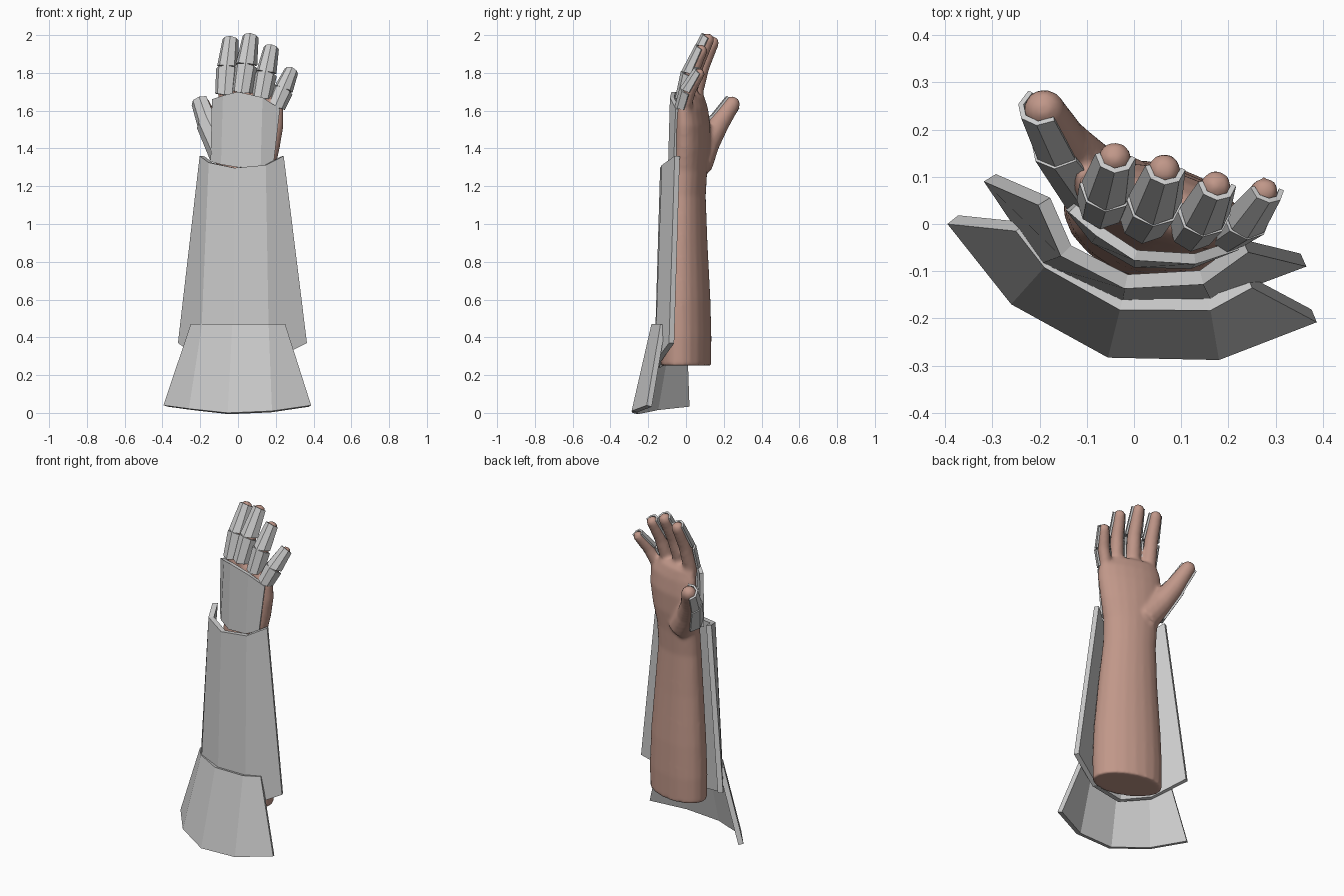
import bpy, bmesh, math
from mathutils import Vector as V

if "Cube" in bpy.data.objects:
    bpy.data.objects.remove(bpy.data.objects["Cube"])

skin = bpy.data.materials.new("skin")
skin.diffuse_color = (0.53, 0.31, 0.25, 1)
skin.use_nodes = True
skin.node_tree.nodes["Principled BSDF"].inputs["Base Color"].default_value = skin.diffuse_color


def make(name, bm):
    me = bpy.data.meshes.new(name)
    bm.to_mesh(me)
    bm.free()
    ob = bpy.data.objects.new(name, me)
    bpy.context.collection.objects.link(ob)
    return ob


def loft(bm, rows, closed):
    """Skin rows of points with quads; closed rows also get end caps."""
    vs = [[bm.verts.new(p) for p in r] for r in rows]
    n = len(rows[0])
    for a, b in zip(vs, vs[1:]):
        for i in range(n if closed else n - 1):
            j = (i + 1) % n
            bm.faces.new((a[i], a[j], b[j], b[i]))
    if closed:
        bm.faces.new(vs[0][::-1])
        bm.faces.new(vs[-1])


def armour(name, rows, thick):
    """Flat-faced plate: rows run bottom to top, points left to right."""
    bm = bmesh.new()
    loft(bm, rows, False)
    ob = make(name, bm)
    m = ob.modifiers.new("thickness", 'SOLIDIFY')
    m.thickness, m.offset, m.use_even_offset = thick, -1, True
    return ob


def ellipse(z, cx, cy, a, b, tilt=math.radians(-17), n=20):
    u = V((math.cos(tilt), math.sin(tilt), 0))
    w = V((-u.y, u.x, 0))
    return [V((cx, cy, z)) + u * a * math.cos(t) + w * b * math.sin(t)
            for t in (2 * math.pi * i / n for i in range(n))]


def digit(bm, pts, r0, r1, n=12):
    """Tapered tube along a path with a rounded tip."""
    pts = [V(p) for p in pts]
    d = (pts[-1] - pts[-2]).normalized()
    k = len(pts) - 1
    st = [(p, r0 + (r1 - r0) * i / k) for i, p in enumerate(pts)]
    st[-1] = (pts[-1] - d * r1 * .6, r1)
    st += [(pts[-1] - d * r1 * .15, r1 * .8), (pts[-1] + d * r1 * .15, r1 * .4)]
    rows = []
    for i, (c, r) in enumerate(st):
        t = (st[min(i + 1, len(st) - 1)][0] - st[max(i - 1, 0)][0]).normalized()
        s = t.cross(V((0, -1, 0))).normalized()
        w = t.cross(s)
        rows.append([c + r * (s * math.cos(a) + w * math.sin(a))
                     for a in (2 * math.pi * j / n for j in range(n))])
    loft(bm, rows, True)


def finger_plate(name, p, q, face, r0, r1, dip=.018):
    """Five-point arched plate from p to q, pointed at its lower edge."""
    p, q, face = V(p), V(q), V(face)
    t = (q - p).normalized()
    nrm = (face - t * face.dot(t)).normalized()
    s = t.cross(nrm)
    rows = []
    for c, r, k in ((p, r0, dip), (q, r1, -dip * .3)):
        rows.append([c + r * (s * math.sin(a) + nrm * math.cos(a)) - t * k * math.cos(a) ** 2
                     for a in map(math.radians, (-88, -45, 0, 45, 88))])
    armour(name, rows, .011)


fingers = {
    "index": ([(-.05, .06, 1.58), (-.065, .05, 1.70), (-.055, .085, 1.83), (-.038, .15, 1.985)], .047, .036),
    "middle": ([(.025, .04, 1.58), (.025, .02, 1.71), (.045, .055, 1.84), (.068, .125, 2.0)], .048, .036),
    "ring": ([(.105, .02, 1.58), (.128, .0, 1.68), (.15, .03, 1.80), (.178, .09, 1.94)], .045, .034),
    "little": ([(.17, .0, 1.52), (.205, -.005, 1.63), (.24, .02, 1.71), (.285, .08, 1.815)], .042, .031),
}
thumb = [(-.02, .06, 1.32), (-.10, .11, 1.43), (-.155, .175, 1.535), (-.20, .262, 1.66)]

# Arm, palm and digits merged into one smooth skin
bm = bmesh.new()
loft(bm, [ellipse(*r) for r in (
    (.25, .05, 0, .205, .125), (.40, .05, 0, .206, .127), (.6, .05, 0, .198, .122),
    (.9, .045, 0, .175, .107), (1.15, .038, .005, .157, .093), (1.28, .04, .015, .16, .09),
    (1.4, .05, .03, .178, .086), (1.52, .06, .035, .19, .08), (1.61, .062, .032, .187, .068),
    (1.67, .045, .032, .155, .052), (1.69, .035, .033, .12, .03))], True)
for pts, r0, r1 in fingers.values():
    digit(bm, pts, r0, r1)
digit(bm, thumb, .085, .043)
arm = make("arm_and_hand", bm)
arm.data.materials.append(skin)
m = arm.modifiers.new("merge", 'REMESH')
m.mode, m.voxel_size, m.use_smooth_shade = 'VOXEL', .011, True
m = arm.modifiers.new("soften", 'SMOOTH')
m.factor, m.iterations = .5, 5

# Finger plates, two per finger
for nm, (pts, r0, r1) in fingers.items():
    a, b, c = (V(p) for p in pts[1:])
    finger_plate(nm + "_lower_plate", a - (b - a) * .1, b - (b - a) * .08, (-.1, -1, 0), r0 + .008, r0 + .013)
    finger_plate(nm + "_upper_plate", b + (c - b) * .02, b + (c - b) * .93, (-.1, -1, 0), r0 + .009, r1 + .007)

# Thumb plates
a, b, c = (V(p) for p in thumb[1:])
finger_plate("thumb_lower_plate", a - (b - a) * .45, b, (-.75, -.65, 0), .085, .068)
finger_plate("thumb_upper_plate", b - (c - b) * .1, b + (c - b) * .88, (-.75, -.65, 0), .064, .053)

# Back-of-hand plate
armour("hand_plate", [
    [(-.145, .03, 1.33), (-.09, -.04, 1.315), (0, -.092, 1.30), (.12, -.095, 1.305), (.19, -.065, 1.33)],
    [(-.138, .025, 1.66), (-.08, -.025, 1.68), (.0, -.077, 1.70), (.13, -.085, 1.67), (.222, -.055, 1.61)],
], .022)

# Forearm guard
armour("forearm_guard", [
    [(-.318, .09, .37), (-.2, -.085, .285), (-.025, -.168, .24), (.165, -.165, .27), (.365, -.09, .37)],
    [(-.203, .04, 1.36), (-.155, -.068, 1.325), (-.02, -.137, 1.297), (.147, -.128, 1.312), (.242, -.06, 1.36)],
], .03)

# Flared elbow cuff
armour("elbow_cuff", [
    [(-.395, .0, .04), (-.26, -.17, .022), (-.055, -.283, .0), (.18, -.288, .01), (.387, -.208, .04)],
    [(-.25, -.015, .47), (-.19, -.092, .47), (-.03, -.182, .47), (.162, -.183, .47), (.25, -.135, .47)],
], .03)
